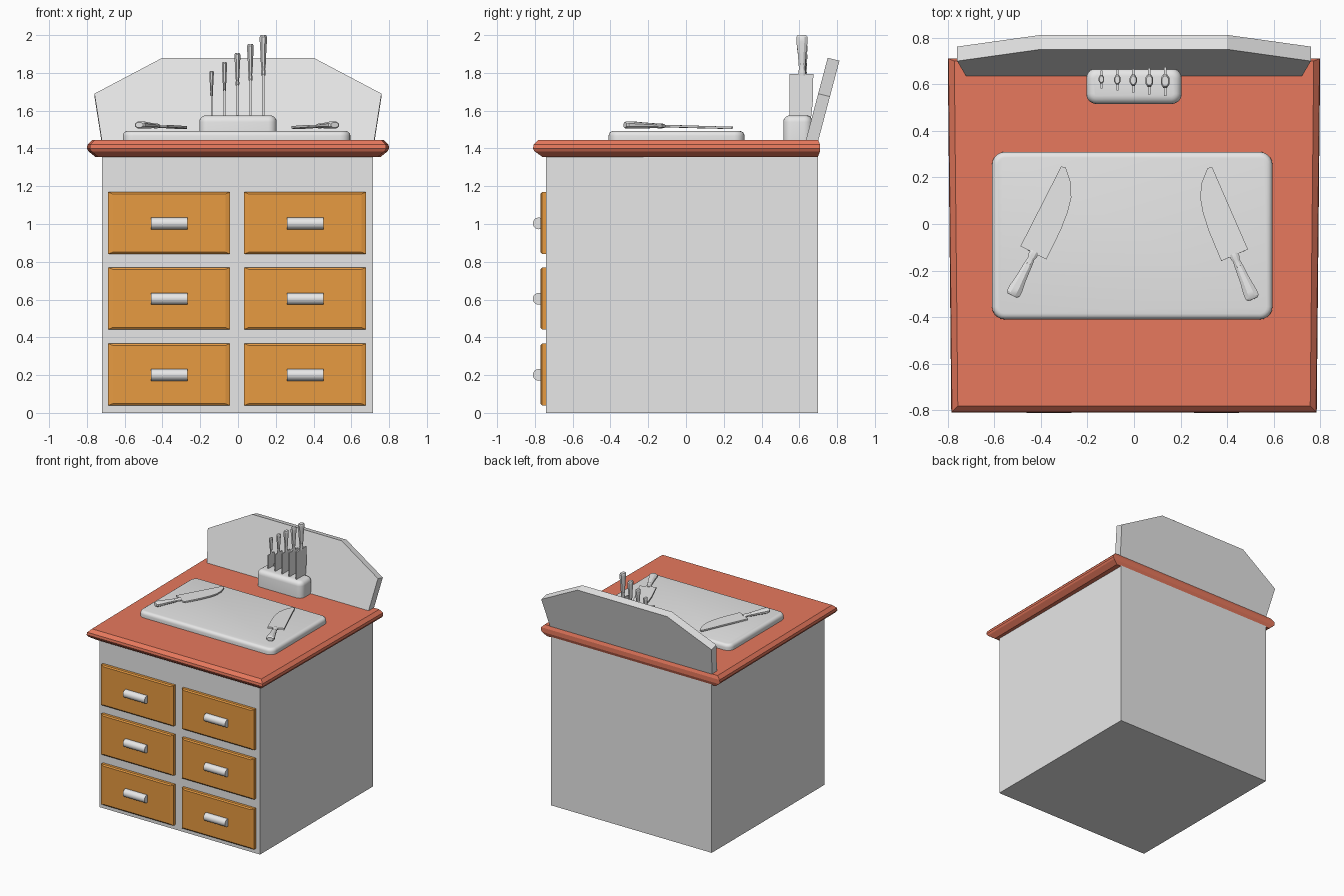
import bpy, bmesh, math
from mathutils import Matrix, Vector

if "Cube" in bpy.data.objects:
    bpy.data.objects.remove(bpy.data.objects["Cube"], do_unlink=True)


def material(name, rgb):
    mat = bpy.data.materials.new(name)
    mat.use_nodes = True
    color = (*rgb, 1)
    mat.diffuse_color = color
    mat.node_tree.nodes["Principled BSDF"].inputs["Base Color"].default_value = color
    return mat


GREY = material("pale_grey", (0.8, 0.8, 0.8))
RED = material("terracotta", (0.8, 0.19, 0.11))
WOOD = material("warm_wood", (0.8, 0.325, 0.053))


def finish(name, bm, mat, smooth=None, matrix=Matrix()):
    bmesh.ops.transform(bm, matrix=matrix, verts=bm.verts)
    bmesh.ops.recalc_face_normals(bm, faces=bm.faces)
    mesh = bpy.data.meshes.new(name)
    bm.to_mesh(mesh)
    bm.free()
    mesh.materials.append(mat)
    obj = bpy.data.objects.new(name, mesh)
    bpy.context.collection.objects.link(obj)
    if smooth:
        bpy.ops.object.select_all(action="DESELECT")
        obj.select_set(True)
        bpy.context.view_layer.objects.active = obj
        bpy.ops.object.shade_smooth_by_angle(angle=math.radians(smooth))
    return obj


def loft(bm, rings):
    """Skin a row of equal-length point rings and cap both ends."""
    rows = [[bm.verts.new(p) for p in ring] for ring in rings]
    for a, b in zip(rows, rows[1:]):
        for i in range(len(a)):
            j = (i + 1) % len(a)
            bm.faces.new((a[i], a[j], b[j], b[i]))
    bm.faces.new(rows[0])
    bm.faces.new(rows[-1])


def box(name, lo, hi, mat):
    bm = bmesh.new()
    loft(bm, [[(lo[0], lo[1], z), (hi[0], lo[1], z), (hi[0], hi[1], z), (lo[0], hi[1], z)]
              for z in (lo[2], hi[2])])
    return finish(name, bm, mat)


def rounded_slab(name, lo, hi, corner, edge):
    """Slab with round plan corners and a rounded top rim."""
    rings = []
    profile = [(0, lo[2])] + [
        (edge * (1 - math.cos(t * math.pi / 8)), hi[2] - edge * (1 - math.sin(t * math.pi / 8)))
        for t in range(5)]
    for inset, z in profile:
        r = corner - inset
        ring = []
        for k, (sx, sy) in enumerate(((1, 1), (-1, 1), (-1, -1), (1, -1))):
            cx = hi[0] - corner if sx > 0 else lo[0] + corner
            cy = hi[1] - corner if sy > 0 else lo[1] + corner
            for s in range(6):
                a = (k + s / 5) * math.pi / 2
                ring.append((cx + r * math.cos(a), cy + r * math.sin(a), z))
        rings.append(ring)
    bm = bmesh.new()
    loft(bm, rings)
    return finish(name, bm, GREY, 50)


# Cabinet body
box("cabinet", (-0.72, -0.74, 0), (0.715, 0.7, 1.36), GREY)

# Countertop with chamfered rim, slightly wider at the back
bm = bmesh.new()
loft(bm, [[(-0.785 + i, -0.81 + f, z), (0.785 - i, -0.81 + f, z),
           (0.8 - i, 0.71 - b, z), (-0.8 + i, 0.71 - b, z)]
          for z, i, f, b in ((1.355, 0.045, 0.05, 0.012), (1.385, 0.008, 0.008, 0),
                             (1.4, 0, 0, 0), (1.42, 0.003, 0.003, 0),
                             (1.445, 0.028, 0.028, 0.01))])
finish("countertop", bm, RED)

# Leaning backsplash with clipped top corners
outline = [(-0.72, 1.435), (0.72, 1.435), (0.76, 1.69), (0.4, 1.88), (-0.4, 1.88), (-0.76, 1.69)]
bm = bmesh.new()
loft(bm, [[(x, 0.635 + (z - 1.445) * 0.265 + d, z - d * 0.25) for x, z in outline]
          for d in (0, 0.062)])
finish("backsplash", bm, GREY)

# Drawers and bar handles
for side, cx in (("right", -0.365), ("left", 0.355)):
    for level, cz in (("bottom", 0.203), ("middle", 0.606), ("top", 1.005)):
        bm = bmesh.new()
        loft(bm, [[(cx + sx * w, y, cz + sz * h)
                   for sx, sz in ((-1, -1), (1, -1), (1, 1), (-1, 1))]
                  for y, w, h in ((-0.735, 0.323, 0.164), (-0.762, 0.323, 0.164),
                                  (-0.77, 0.298, 0.154))])
        finish(f"{level}_{side}_drawer", bm, WOOD)
        bm = bmesh.new()
        bmesh.ops.create_cone(bm, cap_ends=True, segments=20, radius1=0.031,
                              radius2=0.031, depth=0.193)
        place = Matrix.Translation((cx, -0.78, cz - 0.002)) @ Matrix.Rotation(math.pi / 2, 4, "Y")
        finish(f"{level}_{side}_handle", bm, GREY, 40, place)

# Cutting board and knife block
rounded_slab("cutting_board", (-0.61, -0.41, 1.44), (0.595, 0.31, 1.492), 0.055, 0.025)
rounded_slab("knife_block", (-0.205, 0.515, 1.44), (0.205, 0.67, 1.575), 0.045, 0.035)


def knife(name, matrix):
    """Blade along +Y, spine at -X, origin where blade meets grip."""
    blade = [(-0.065, 0), (0.06, 0), (0.058, 0.14), (0.05, 0.22), (0.035, 0.285),
             (0.005, 0.34), (-0.045, 0.39), (-0.065, 0.385)]
    bm = bmesh.new()
    loft(bm, [[(x, y, z) for x, y in blade] for z in (-0.006, 0.006)])
    finish(name + "_blade", bm, GREY, None, matrix)
    grip = [(0.008, 0.018, 0.011), (-0.012, 0.02, 0.013), (-0.025, 0.015, 0.01),
            (-0.05, 0.018, 0.013), (-0.12, 0.023, 0.016), (-0.17, 0.03, 0.019),
            (-0.195, 0.03, 0.019), (-0.205, 0.022, 0.014)]
    bm = bmesh.new()
    loft(bm, [[(w * math.cos((k + 0.5) * math.pi / 4) * 1.08, y,
                t * math.sin((k + 0.5) * math.pi / 4) * 1.08) for k in range(8)]
              for y, w, t in grip])
    finish(name + "_grip", bm, GREY, 30, matrix)


# Knives standing in the block, growing from right to left
upright = Matrix(((0, 0, -1, 0), (1, 0, 0, 0), (0, -1, 0, 0), (0, 0, 0, 1)))
for i in range(5):
    size = 0.62 + 0.095 * i
    top = 1.81 + 0.0475 * i
    spot = Vector((-0.14 + 0.0685 * i, 0.622 - 0.002 * i, top - 0.205 * size))
    knife(f"block_knife_{i + 1}", Matrix.Translation(spot) @ upright @ Matrix.Scale(size, 4))

# Knives lying on the board, mirrored, tips dipping slightly
for side, x, y, angle, flip in (("right", -0.43, -0.125, -27, 1), ("left", 0.43, -0.135, 23.5, -1)):
    knife(f"{side}_board_knife",
          Matrix.Translation((x, y, 1.519)) @ Matrix.Rotation(math.radians(angle), 4, "Z")
          @ Matrix.Rotation(math.radians(-1.5), 4, "X") @ Matrix.Diagonal((flip, 1, 1, 1)))
